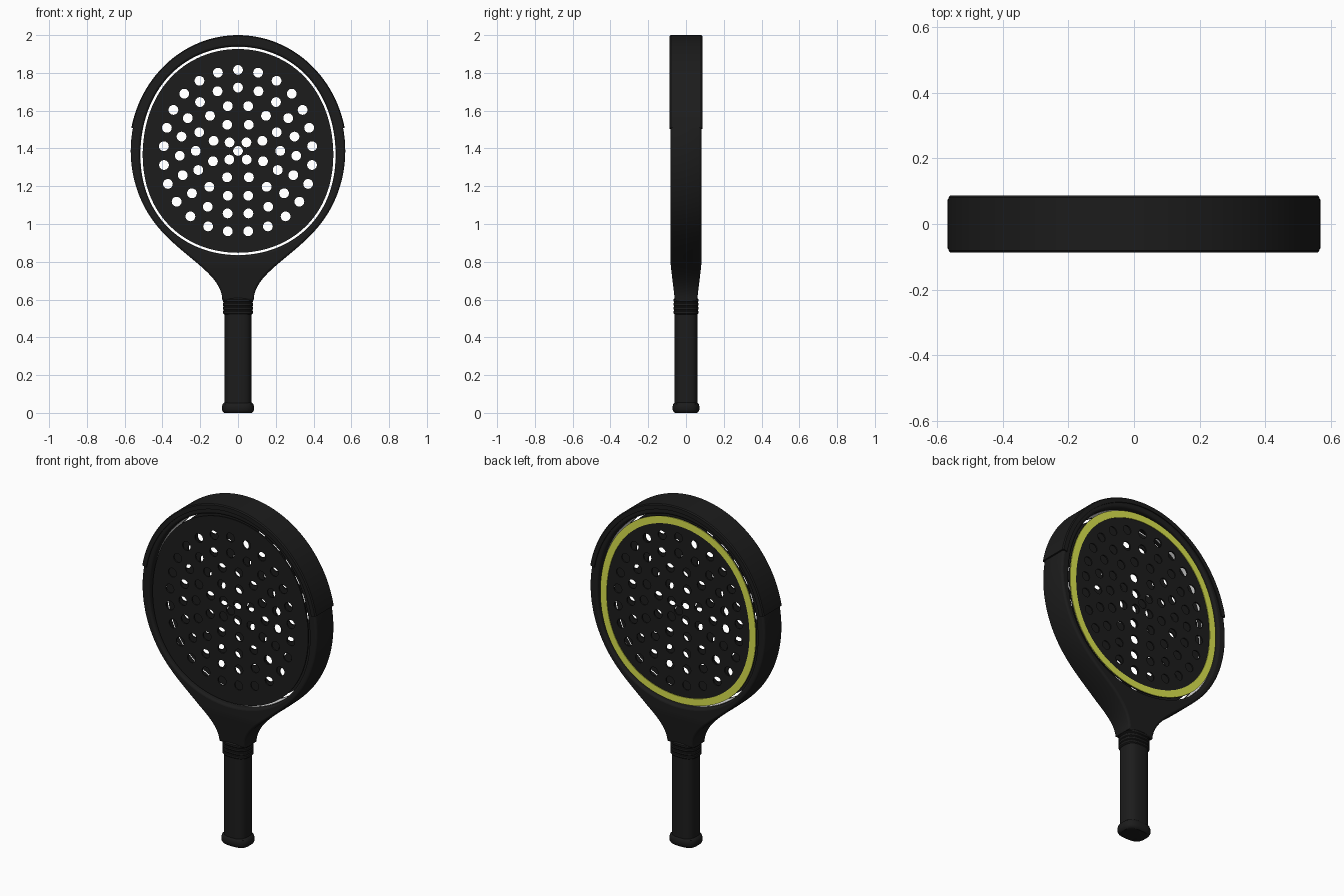
import bpy, bmesh, math
from mathutils import Vector
from mathutils.geometry import interpolate_bezier

if "Cube" in bpy.data.objects:
    bpy.data.objects.remove(bpy.data.objects["Cube"])

CZ = 1.387  # height of the head centre


def material(name, rgb):
    m = bpy.data.materials.new(name)
    m.use_nodes = True
    m.diffuse_color = (*rgb, 1)
    m.node_tree.nodes["Principled BSDF"].inputs["Base Color"].default_value = (*rgb, 1)
    return m


black = material("matte black", (0.0115, 0.0115, 0.0115))
white = material("white", (0.9, 0.9, 0.9))
lime = material("lime yellow", (0.69, 0.75, 0.075))


def smooth(ob):
    bpy.ops.object.select_all(action='DESELECT')
    ob.select_set(True)
    bpy.context.view_layer.objects.active = ob
    bpy.ops.object.shade_smooth_by_angle(angle=math.radians(35))


def circle(r, cx, cz, n=20):
    return [(cx + r * math.sin(2 * math.pi * i / n),
             cz + r * math.cos(2 * math.pi * i / n)) for i in range(n)]


def head_point(mean, t, k=1.0):
    """Point of the slightly egg-shaped head contour at angle t from the top."""
    r = mean + k * (0.0175 * math.cos(2 * t) - 0.0042 * math.cos(4 * t)
                    - 0.015 * math.cos(t) * math.sin(t) ** 2)
    return (r * math.sin(t), CZ + r * math.cos(t))


def contour(mean, n=120):
    return [head_point(mean, 2 * math.pi * i / n) for i in range(n)]


def plate(name, loops, half, y, mat, bevel=0.0):
    """Filled outline with holes, standing upright, half its thickness each side of y."""
    cu = bpy.data.curves.new(name, 'CURVE')
    cu.dimensions = '2D'
    cu.fill_mode = 'BOTH'
    cu.extrude = half - bevel
    cu.bevel_depth = bevel
    cu.offset = -bevel
    cu.bevel_resolution = 2
    for loop in loops:
        s = cu.splines.new('POLY')
        s.points.add(len(loop) - 1)
        for p, (x, z) in zip(s.points, loop):
            p.co = (x, z, 0, 1)
        s.use_cyclic_u = True
    ob = bpy.data.objects.new(name, cu)
    bpy.context.collection.objects.link(ob)
    bpy.ops.object.select_all(action='DESELECT')
    ob.select_set(True)
    bpy.context.view_layer.objects.active = ob
    bpy.ops.object.convert(target='MESH')
    ob = bpy.context.view_layer.objects.active
    for v in ob.data.vertices:
        x, h, d = v.co
        v.co = (x, y - d, h)
    ob.data.materials.clear()
    ob.data.materials.append(mat)
    smooth(ob)
    return ob


def loft(name, sections, mat):
    """Skin a list of equal closed sections and cap both ends."""
    bm = bmesh.new()
    rows = [[bm.verts.new(p) for p in sec] for sec in sections]
    n = len(rows[0])
    for r0, r1 in zip(rows, rows[1:]):
        for i in range(n):
            j = (i + 1) % n
            bm.faces.new((r0[i], r0[j], r1[j], r1[i]))
    bm.faces.new(rows[0])
    bm.faces.new(rows[-1])
    bmesh.ops.recalc_face_normals(bm, faces=bm.faces)
    me = bpy.data.meshes.new(name)
    bm.to_mesh(me)
    bm.free()
    ob = bpy.data.objects.new(name, me)
    bpy.context.collection.objects.link(ob)
    me.materials.append(mat)
    smooth(ob)
    return ob


def rounded(z, hx, hy, n=40):
    """Rounded-rectangle section of a grip part."""
    def sp(v):
        return math.copysign(abs(v) ** 0.7, v)
    return [(hx * sp(math.cos(2 * math.pi * i / n)),
             hy * sp(math.sin(2 * math.pi * i / n)), z) for i in range(n)]


# Head frame with throat, thinning toward the handle
side = [(0.568 * math.sin(math.radians(t)), CZ + 0.606 * math.cos(math.radians(t)))
        for t in range(0, 130, 3)]
curve = interpolate_bezier(Vector((0.435, 0.9975)), Vector((0.298, 0.824)),
                           Vector((0.083, 0.74)), Vector((0.083, 0.595)), 22)
side += [(p.x, p.y) for p in curve]
outline = side + [(-x, z) for x, z in reversed(side[1:])]
frame = plate("head_frame", [outline, contour(0.5395)], 0.081, 0, black, 0.012)
for v in frame.data.vertices:
    k = min(1, max(0, (v.co.z - 0.6) / 0.18))
    v.co.y *= 0.73 + 0.27 * k

# Light lining on the inside of the frame, behind the open slot
plate("inner_lining", [contour(0.545), contour(0.538)], 0.045, 0, white)

# Perforated front and back faces: (count, mean radius, half-step offset)
rings = [(25, 0.4155, 0), (19, 0.325, 0), (14, 0.236, 0.5),
         (8, 0.146, 0.5), (4, 0.0635, 0.5), (1, 0, 0)]
holes = []
for count, mean, off in rings:
    for i in range(count):
        t = 2 * math.pi * (i + off) / count
        holes.append(circle(0.026, *head_point(mean, t, mean / 0.4155)))
for name, y in (("front_face", -0.067), ("back_face", 0.067)):
    plate(name, [contour(0.526)] + holes, 0.004, y, black)

# Coloured border on the back face
plate("back_border", [contour(0.5255), contour(0.485)], 0.002, 0.0725, lime)

# Bumper guard wrapped over the top of the frame
profile = [(0, 0.08), (0.005, 0.087), (0.03, 0.087), (0.03, 0.07)]
profile += [(d, -y) for d, y in reversed(profile)]
guard = []
for i in range(65):
    t = math.radians(-78.5 + 157 * i / 64)
    guard.append([((0.576 - d) * math.sin(t), y, CZ + (0.613 - d) * math.cos(t))
                  for d, y in profile])
loft("bumper_guard", guard, black)

# Handle, butt cap and ribbed collar
loft("handle_grip", [rounded(0.03, 0.071, 0.062), rounded(0.56, 0.071, 0.062)], black)
loft("butt_cap", [rounded(z, hx, hx - 0.014) for z, hx in
                  ((0, 0.072), (0.006, 0.08), (0.016, 0.085), (0.035, 0.085),
                   (0.048, 0.081), (0.056, 0.071))], black)
ribs = [rounded(0.521, 0.07, 0.058)]
for i in range(4):
    z = 0.523 + i * 0.021
    ribs += [rounded(z, 0.076, 0.063), rounded(z + 0.004, 0.08, 0.066),
             rounded(z + 0.015, 0.08, 0.066), rounded(z + 0.019, 0.076, 0.063)]
ribs.append(rounded(0.612, 0.07, 0.055))
loft("ribbed_collar", ribs, black)
